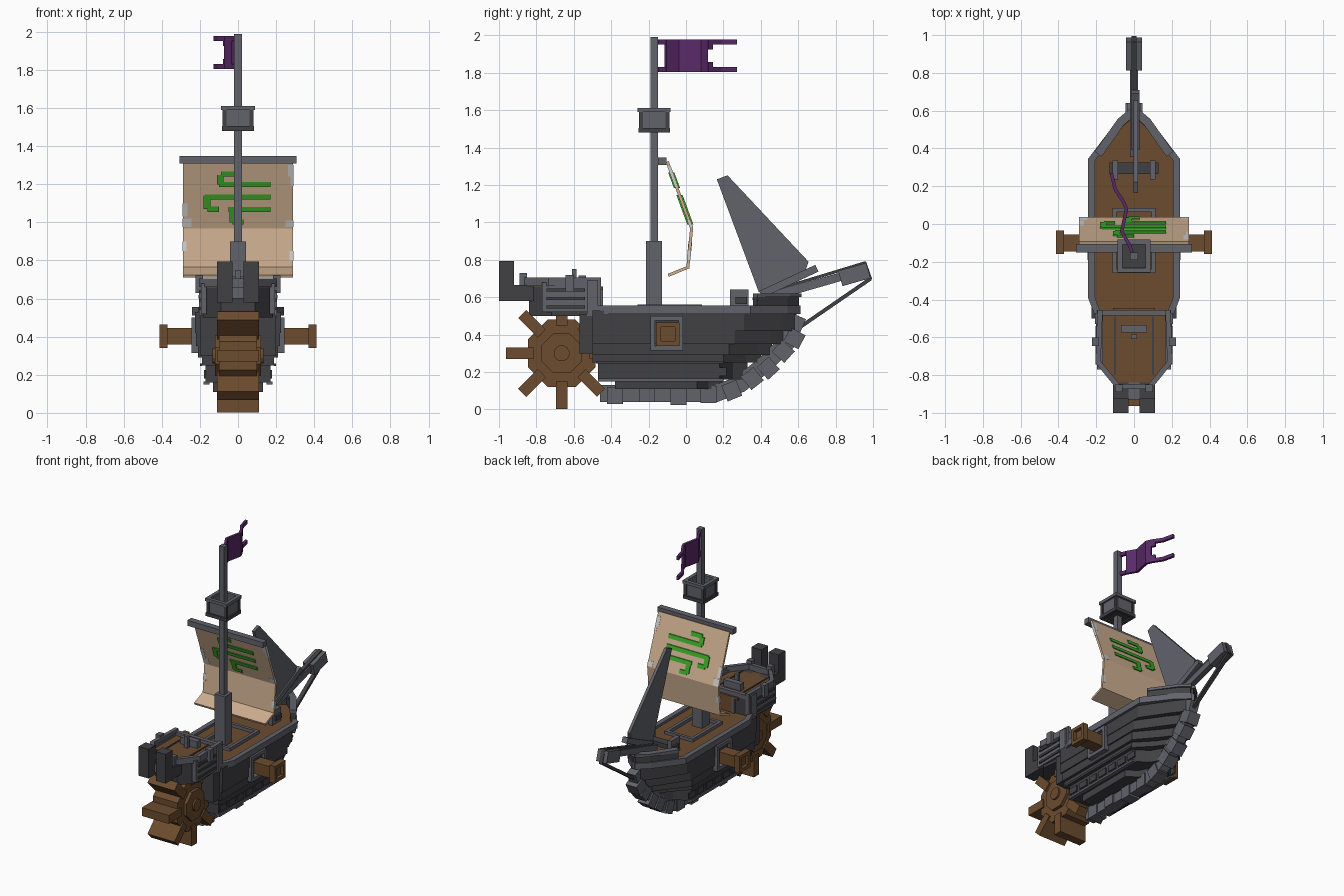
import bpy, math
from mathutils import Vector

if "Cube" in bpy.data.objects:
    bpy.data.objects.remove(bpy.data.objects["Cube"])


def material(name, rgb):
    m = bpy.data.materials.new(name)
    m.diffuse_color = (*rgb, 1)
    m.use_nodes = True
    m.node_tree.nodes["Principled BSDF"].inputs["Base Color"].default_value = m.diffuse_color
    return m


DARK = material("charcoal", (0.053, 0.053, 0.058))
GRAY = material("slate gray", (0.122, 0.123, 0.148))
WOOD = material("brown wood", (0.15, 0.072, 0.028))
TAN = material("sail tan", (0.62, 0.43, 0.28))
PALE = material("worn pale", (0.62, 0.62, 0.62))
GREEN = material("green", (0.045, 0.40, 0.02))
PURPLE = material("purple", (0.10, 0.023, 0.14))


def prism(name, pts, axis, a, b, mat):
    """Extrude a 2D outline along an axis (x: pts are y,z; y: x,z; z: x,y)."""
    place = {'x': lambda p, t: (t, p[0], p[1]),
             'y': lambda p, t: (p[0], t, p[1]),
             'z': lambda p, t: (p[0], p[1], t)}[axis]
    n = len(pts)
    area = sum(pts[i - 1][0] * pts[i][1] - pts[i][0] * pts[i - 1][1] for i in range(n))
    if (area < 0) != (axis == 'y'):
        pts = pts[::-1]
    verts = [place(p, min(a, b)) for p in pts] + [place(p, max(a, b)) for p in pts]
    faces = [list(range(n))[::-1], list(range(n, 2 * n))]
    faces += [[i, (i + 1) % n, (i + 1) % n + n, i + n] for i in range(n)]
    me = bpy.data.meshes.new(name)
    me.from_pydata(verts, [], faces)
    me.materials.append(mat)
    ob = bpy.data.objects.new(name, me)
    bpy.context.collection.objects.link(ob)
    return ob


def box(name, x, y, z, mat, mirror=False):
    rect = [(x[0], y[0]), (x[1], y[0]), (x[1], y[1]), (x[0], y[1])]
    prism(name, rect, 'z', z[0], z[1], mat)
    if mirror:
        prism(name + "_mirror", [(-p, q) for p, q in rect], 'z', z[0], z[1], mat)


def ribbon(name, path, thick, axis, a, b, mat, mirror=False):
    """Band of constant thickness following a 2D path, with mitred bends."""
    p = [Vector(q) for q in path]
    left, right = [], []
    for i, q in enumerate(p):
        d0 = (q - p[i - 1]).normalized() if i else (p[1] - q).normalized()
        d1 = (p[i + 1] - q).normalized() if i < len(p) - 1 else d0
        d = (d0 + d1).normalized()
        off = Vector((-d.y, d.x)) * thick / 2 / max(d.dot(d0), 0.5)
        left.append(tuple(q + off))
        right.append(tuple(q - off))
    outline = left + right[::-1]
    prism(name, outline, axis, a, b, mat)
    if mirror:
        prism(name + "_mirror", [(-u, v) for u, v in outline], axis, a, b, mat)


def frame(name, x, y, z, t, mat):
    """Hollow square border seen from above."""
    for s, xr in (("left", (x[0], x[0] + t)), ("right", (x[1] - t, x[1]))):
        box(f"{name}_{s}", xr, y, z, mat)
    for s, yr in (("aft", (y[0], y[0] + t)), ("fore", (y[1] - t, y[1]))):
        box(f"{name}_{s}", (x[0] + t, x[1] - t), yr, z, mat)


def sym(half):
    return half + [(-x, y) for x, y in half[::-1]]


# Hull: stacked stepped layers (z0, z1, half width, stern, shoulder, bow tip)
for i, (z0, z1, w, ys, sh, tip) in enumerate([
        (.11, .16, .13, -.38, .06, .20), (.16, .25, .17, -.47, .18, .33),
        (.25, .29, .19, -.50, .20, .40), (.29, .35, .21, -.50, .23, .46),
        (.35, .42, .22, -.50, .26, .53), (.42, .53, .225, -.50, .31, .59)]):
    prism(f"hull_layer_{i}", sym([(w, ys), (w, sh), (.4 * w, tip - .08), (.12 * w, tip)]),
          'z', z0, z1, DARK)
prism("main_deck", sym([(.212, -.47), (.212, .33), (.09, .5), (.02, .56)]), 'z', .52, .537, WOOD)
box("stern_hull", (-.2, .2), (-.57, -.49), (.3, .51), DARK)
box("bottom_strake", (.15, .18), (-.47, .2), (.15, .165), GRAY, True)
box("side_strake", (.19, .2), (-.48, .2), (.245, .26), DARK, True)

# Hull ports along the lower band
for i in range(7):
    y = -.42 + .1 * i
    box(f"hull_port_{i}", (.168, .178), (y - .037, y + .037), (.18, .225), DARK, True)

# Rails and raised bow
ribbon("deck_rail", [(.19, -.48), (.225, -.39), (.225, .34), (.08, .53), (.0, .6)], .035,
       'z', .51, .555, GRAY, True)
ribbon("bow_bulwark", [(.19, .37), (.07, .53), (0, .59)], .035, 'z', .53, .6, DARK, True)
ribbon("bow_cap", [(.19, .37), (.07, .54), (0, .6)], .045, 'z', .6, .62, GRAY, True)

# Keel with blocks
keel = [(-.46, .085), (.16, .085), (.29, .135), (.42, .24), (.54, .36), (.6, .5)]
ribbon("keel", keel, .09, 'x', -.035, .035, GRAY)
for i, (y, z, a) in enumerate([(-.38, .075, 0), (-.21, .085, 0), (-.04, .07, 0), (.12, .08, 0),
                               (.245, .1, 22), (.355, .165, 38), (.44, .22, 42),
                               (.52, .31, 48), (.58, .38, 62)]):
    d = Vector((math.cos(math.radians(a)), math.sin(math.radians(a)))) * .042
    c = Vector((y, z))
    ribbon(f"keel_block_{i}", [c - d, c + d], .09, 'x', -.045, .045, GRAY)

# Side cannons with framed ports
for s, side in ((1, "right"), (-1, "left")):
    for n, yr, zr in (("top", (-.19, -.015), (.475, .5)), ("bottom", (-.19, -.015), (.315, .34)),
                      ("aft", (-.19, -.165), (.34, .475)), ("fore", (-.04, -.015), (.34, .475))):
        box(f"cannon_port_{n}_{side}", sorted((.21 * s, .245 * s)), yr, zr, GRAY)
    box(f"cannon_barrel_{side}", sorted((.2 * s, .39 * s)), (-.145, -.055), (.36, .445), WOOD)
    for n, yr, zr in (("top", (-.16, -.035), (.44, .465)), ("bottom", (-.16, -.035), (.34, .365)),
                      ("aft", (-.16, -.135), (.365, .44)), ("fore", (-.06, -.035), (.365, .44))):
        box(f"cannon_lip_{n}_{side}", sorted((.37 * s, .413 * s)), yr, zr, WOOD)

# Stern cabin
cab = [(.165, -.46), (.185, -.72), (.09, -.84)]
prism("cabin", sym(cab), 'z', .5, .655, DARK)
prism("cabin_deck", sym(cab), 'z', .655, .665, WOOD)
ribbon("cabin_rail", [(.18, -.455), (.19, -.73), (.085, -.86), (0, -.86)], .028,
       'z', .66, .705, GRAY, True)
box("cabin_front_rail", (-.17, .17), (-.485, -.455), (.66, .69), GRAY)
box("cabin_side_panel", (.165, .195), (-.77, -.455), (.52, .68), GRAY, True)
for i, z in enumerate((.54, .585, .63)):
    box(f"panel_slat_{i}", (.19, .204), (-.745, -.54), (z, z + .016), DARK, True)
box("panel_end", (.19, .206), (-.53, -.47), (.5, .69), GRAY, True)
box("rail_post", (.185, .222), (-.645, -.6), (.63, .72), GRAY, True)
box("stern_post", (.06, .1), (-.89, -.85), (.64, .73), GRAY, True)
box("cabin_door", (-.06, .06), (-.462, -.452), (.537, .64), WOOD)
box("door_frame", (.06, .08), (-.462, -.445), (.537, .655), GRAY, True)
box("cabin_step", (-.11, .11), (-.47, -.445), (.64, .658), WOOD)
box("deck_seam", (.095, .105), (-.8, -.49), (.665, .67), DARK, True)
box("helm_stand", (-.07, .07), (-.575, -.535), (.665, .715), GRAY)
box("helm_post", (-.015, .015), (-.61, -.585), (.665, .75), GRAY)

# Twin stern exhausts
box("exhaust_pipe", (.03, .11), (-1, -.8), (.58, .665), DARK, True)
box("exhaust_stack", (.03, .11), (-1, -.92), (.665, .795), DARK, True)
box("exhaust_bridge", (-.03, .03), (-.93, -.8), (.6, .66), GRAY)

# Paddle wheel
cy, cz = -.665, .3


def ngon(r, n=8):
    return [(cy + r * math.cos(math.pi * (2 * i + 1) / n), cz + r * math.sin(math.pi * (2 * i + 1) / n))
            for i in range(n)]


prism("wheel_disc", ngon(.195), 'x', -.1, .1, WOOD)
prism("wheel_plate", ngon(.115), 'x', -.122, .122, WOOD)
prism("wheel_hub", ngon(.043, 12), 'x', -.135, .135, WOOD)
for i in range(8):
    d = Vector((math.cos(i * math.pi / 4), math.sin(i * math.pi / 4)))
    c = Vector((cy, cz))
    ribbon(f"wheel_paddle_{i}", [c + d * .15, c + d * .298], .062, 'x', -.11, .11, WOOD)

# Mast and crow's nest
box("mast", (-.02, .02), (-.19, -.15), (.53, 1.99), GRAY)
box("mast_foot", (-.042, .042), (-.213, -.128), (.53, .9), GRAY)
frame("mast_hatch", (-.115, .115), (-.26, .085), (.537, .56), .022, GRAY)
box("nest_floor", (-.07, .07), (-.24, -.1), (1.49, 1.51), DARK)
frame("nest_base", (-.085, .085), (-.255, -.085), (1.48, 1.505), .02, DARK)
frame("nest_wall", (-.075, .075), (-.245, -.095), (1.5, 1.595), .014, GRAY)
frame("nest_rim", (-.088, .088), (-.258, -.082), (1.59, 1.612), .026, GRAY)
for s in (-1, 1):
    box(f"nest_corner_aft_{s}", sorted((s * .06, s * .081)), (-.251, -.23), (1.5, 1.59), DARK)
    box(f"nest_corner_fore_{s}", sorted((s * .06, s * .081)), (-.11, -.089), (1.5, 1.59), DARK)

# Square sail on its yard
box("sail_yard", (-.308, .308), (-.15, -.105), (1.308, 1.348), GRAY)
ribbon("square_sail", [(-.1, 1.325), (.03, .97), (.01, .76), (-.095, .717)], .016,
       'x', -.29, .29, TAN)


def sail_plate(name, x0, x1, z0, z1, mat, t):
    """Thin plate lying through the upper or middle sail panel."""
    def y(z):
        return -.1 + (1.325 - z) * .366 if z >= .97 else .03 - (.97 - z) * .095
    prism(name, [(y(z0) - t, z0), (y(z0) + t, z0), (y(z1) + t, z1), (y(z1) - t, z1)],
          'x', x0, x1, mat)


# Painted wind strokes and worn edges
for i, (x0, x1, z0, z1) in enumerate([
        (-.1, .17, 1.185, 1.212), (-.11, -.075, 1.2, 1.25), (-.09, 0, 1.24, 1.268),
        (-.17, .17, 1.12, 1.147), (-.18, -.145, 1.07, 1.14), (-.16, -.1, 1.055, 1.083),
        (-.05, .17, 1.055, 1.082), (-.045, -.01, 1.0, 1.065), (-.03, .03, .99, 1.015)]):
    sail_plate(f"wind_stroke_{i}", x0, x1, z0, z1, GREEN, .0165)
for i, (x0, x1, z0, z1) in enumerate([
        (.262, .2915, 1.24, 1.3), (.275, .2915, 1.19, 1.24), (.25, .2915, .975, 1.01),
        (-.2915, -.265, 1.03, 1.1), (-.2915, -.245, .975, 1.02), (-.2915, -.27, .85, .9),
        (.27, .2915, .8, .85)]):
    sail_plate(f"worn_patch_{i}", x0, x1, z0, z1, PALE, .0098)

# Pennant
wave = [(-.01, -.15), (-.025, -.11), (-.065, -.04), (-.04, .08), (-.055, .115), (-.1, .185), (-.12, .27)]
ribbon("pennant", wave[1:5], .018, 'z', 1.805, 1.978, PURPLE)
for n, za, zb, zc in (("top", 1.978, 1.952, 1.925), ("bottom", 1.805, 1.831, 1.858)):
    ribbon(f"pennant_tie_{n}", wave[:2], .018, 'z', za, zb, PURPLE)
    ribbon(f"pennant_tail_{n}", wave[4:], .018, 'z', za, zb, PURPLE)
    ribbon(f"pennant_step_{n}", [wave[4], (-.07, .14)], .018, 'z', za, zc, PURPLE)

# Bowsprit, stays and fore sail
ribbon("bowsprit", [(.36, .575), (.95, .745)], .045, 'x', -.02, .02, GRAY)
ribbon("bowsprit_head", [(.825, .7), (.975, .743)], .085, 'x', -.042, .042, GRAY)
ribbon("upper_stay", [(.4, .615), (.96, .785)], .016, 'x', -.014, .014, DARK)
ribbon("head_stay", [(.955, .788), (.988, .695)], .016, 'x', -.014, .014, DARK)
ribbon("lower_stay", [(.595, .43), (.988, .7)], .02, 'x', -.014, .014, DARK)
prism("fore_sail", [(.165, 1.23), (.222, 1.252), (.655, .79), (.64, .745), (.39, .625)],
      'x', -.002, .02, GRAY)
ribbon("fore_boom", [(.4, .615), (.7, .755)], .04, 'x', -.012, .03, GRAY)

# Mooring bitts on the foredeck
box("bitt_bar", (-.13, .13), (.265, .325), (.565, .6), DARK)
box("bitt_post", (.085, .115), (.235, .335), (.535, .64), GRAY, True)
